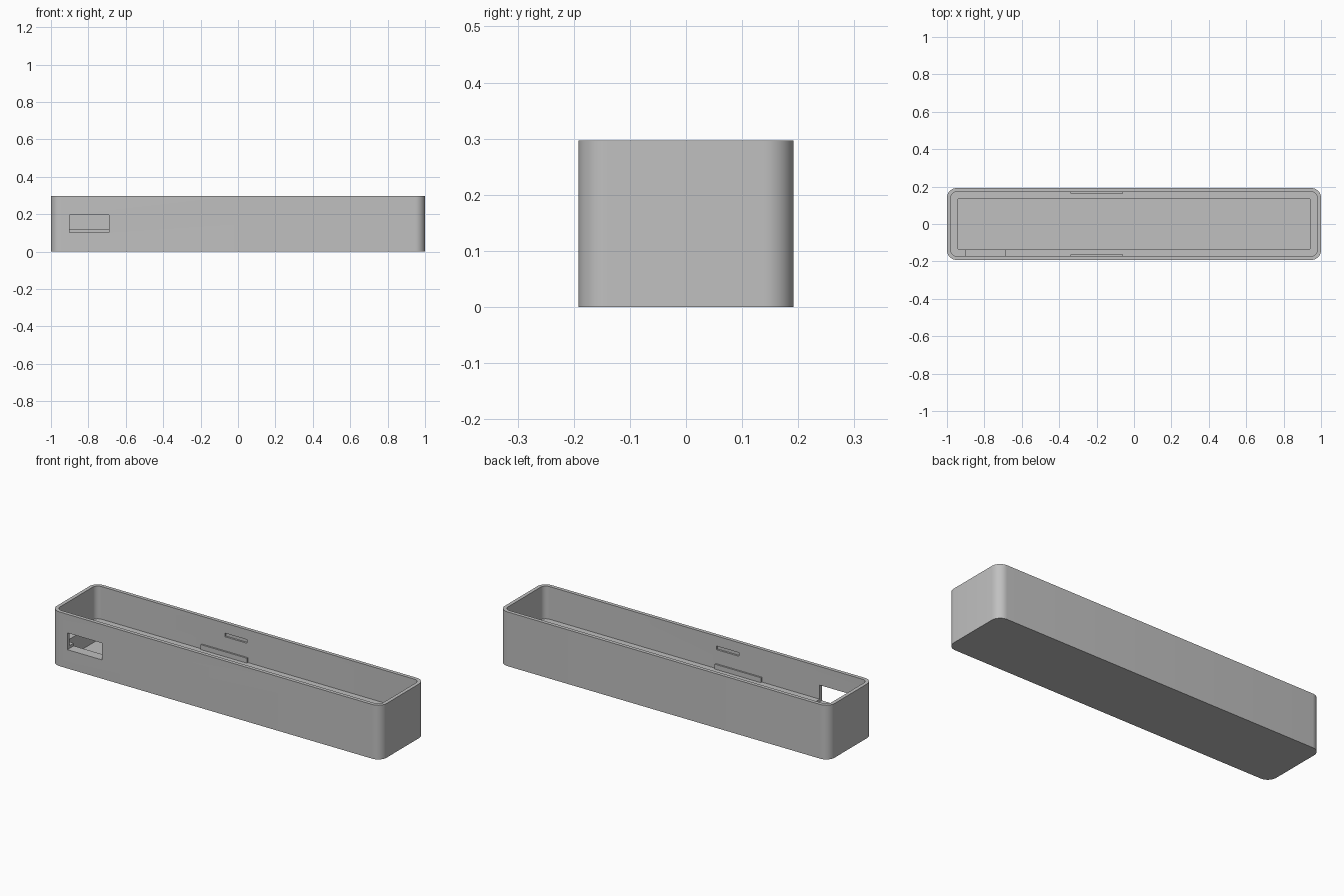
import bpy, bmesh
from math import sin, cos, pi

if "Cube" in bpy.data.objects:
    bpy.data.objects.remove(bpy.data.objects["Cube"], do_unlink=True)

grey = bpy.data.materials.new("light grey plastic")
grey.use_nodes = True
COLOUR = (0.53, 0.53, 0.53, 1)
grey.diffuse_color = COLOUR
grey.node_tree.nodes["Principled BSDF"].inputs["Base Color"].default_value = COLOUR

LEDGE = 0.118      # height of the inner ledge
INNER_Y = 0.172    # inside face of the long walls


def make_object(name, bm):
    bmesh.ops.recalc_face_normals(bm, faces=bm.faces)
    mesh = bpy.data.meshes.new(name)
    bm.to_mesh(mesh)
    bm.free()
    obj = bpy.data.objects.new(name, mesh)
    bpy.context.collection.objects.link(obj)
    mesh.materials.append(grey)
    return obj


def box(name, low, high):
    bm = bmesh.new()
    bmesh.ops.create_cube(bm, size=1)
    for v in bm.verts:
        for i in range(3):
            v.co[i] = low[i] if v.co[i] < 0 else high[i]
    return make_object(name, bm)


def rounded_ring(bm, hx, hy, z, r, steps=10):
    ring = []
    for k, (sx, sy) in enumerate([(1, 1), (-1, 1), (-1, -1), (1, -1)]):
        for i in range(steps + 1):
            a = (k + i / steps) * pi / 2
            ring.append(bm.verts.new((sx * (hx - r) + r * cos(a),
                                      sy * (hy - r) + r * sin(a), z)))
    return ring


# Open tray: outer wall, rim, inner wall, ledge, pocket
bm = bmesh.new()
rings = [rounded_ring(bm, *p) for p in (
    (1, 0.192, 0, 0.052),
    (1, 0.192, 0.297, 0.052),
    (0.98, INNER_Y, 0.297, 0.032),
    (0.98, INNER_Y, LEDGE, 0.032),
    (0.944, 0.137, LEDGE, 0.012),
    (0.944, 0.137, 0.02, 0.012))]
for a, b in zip(rings, rings[1:]):
    for i in range(len(a)):
        j = (i + 1) % len(a)
        bm.faces.new((a[i], a[j], b[j], b[i]))
bm.faces.new(rings[0])
bm.faces.new(rings[-1])
tray = make_object("tray", bm)

# Port window through the front, and a snap groove inside each long wall
cutters = [box("window_cutter", (-0.9, -0.25, 0.103), (-0.69, -0.1, 0.195))]
for side in (-1, 1):
    y0, y1 = sorted((side * (INNER_Y - 0.01), side * (INNER_Y + 0.01)))
    cutters.append(box("groove_cutter", (-0.2, y0, 0.222), (-0.065, y1, 0.242)))

bpy.context.view_layer.objects.active = tray
for cutter in cutters:
    cutter.hide_render = True
    mod = tray.modifiers.new("cut", "BOOLEAN")
    mod.operation = "DIFFERENCE"
    mod.solver = "EXACT"
    mod.object = cutter
    bpy.ops.object.modifier_apply(modifier=mod.name)
    bpy.data.objects.remove(cutter, do_unlink=True)

bpy.ops.object.select_all(action="DESELECT")
tray.select_set(True)
bpy.ops.object.shade_smooth_by_angle(angle=pi / 6)

# Thin retaining strips standing on the ledge
for name, side in (("front_strip", -1), ("back_strip", 1)):
    y0, y1 = sorted((side * (INNER_Y - 0.009), side * (INNER_Y + 0.002)))
    box(name, (-0.34, y0, LEDGE - 0.002), (-0.06, y1, 0.145))
